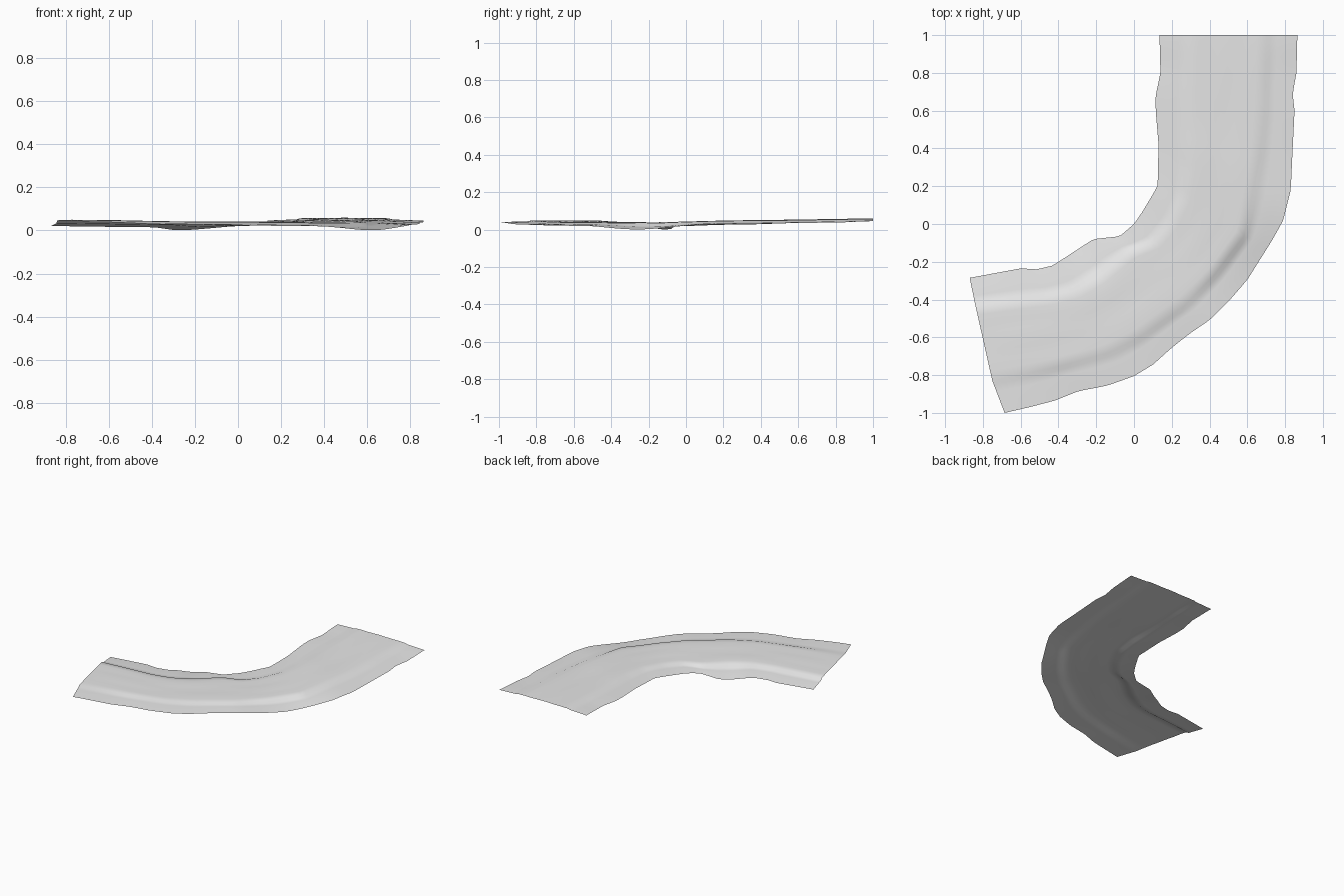
import bpy
import bmesh
import math
from mathutils import Vector

STATIONS = 72

cube = bpy.data.objects.get("Cube")
if cube:
    bpy.data.objects.remove(cube, do_unlink=True)

# Plan outlines of the track, from the back end round to the left end
inner_edge = [(.135, 1), (.14, .8), (.115, .68), (.115, .6), (.13, .42),
              (.125, .2), (.045, .065), (0, 0), (-.075, -.065), (-.215, -.08),
              (-.43, -.22), (-.515, -.24), (-.6, -.235), (-.87, -.285)]
inner_crest = [(.29, 1), (.28, .6), (.28, .3), (.26, .15), (.19, 0), (.1, -.1),
               (-.03, -.14), (-.18, -.27), (-.31, -.35), (-.45, -.385), (-.84, -.43)]
outer_crest = [(.7, 1), (.69, .6), (.67, .4), (.62, .13), (.585, -.06), (.425, -.27),
               (.27, -.43), (.03, -.6), (-.13, -.68), (-.4, -.755), (-.75, -.83)]
outer_edge = [(.865, 1), (.86, .8), (.84, .69), (.85, .6), (.84, .4), (.83, .18),
              (.79, .02), (.735, -.08), (.6, -.295), (.505, -.405), (.405, -.505),
              (.295, -.58), (.2, -.655), (.1, -.745), (0, -.805), (-.14, -.855),
              (-.295, -.885), (-.42, -.935), (-.555, -.97), (-.685, -1)]

# Heights along the track: (fraction of length, z)
road_height = [(0, .058), (.25, .05), (.5, .038), (.75, .041), (1, .049)]
inner_height = [(0, .046), (.1, .04), (.4, .026), (.52, .02), (.68, .001),
                (.76, .015), (1, .02)]
outer_height = [(0, .045), (.08, .037), (.3, .028), (.46, .001), (.6, .02),
                (.85, .027), (1, .04)]


def resample(points):
    """Evenly spaced points along a polyline."""
    pts = [Vector(p) for p in points]
    spans = [(b - a).length for a, b in zip(pts, pts[1:])]
    result = []
    for i in range(STATIONS + 1):
        d = sum(spans) * i / STATIONS
        k = 0
        while k < len(spans) - 1 and d > spans[k]:
            d -= spans[k]
            k += 1
        result.append(pts[k].lerp(pts[k + 1], min(d / spans[k], 1)))
    return result


def height(keys, t):
    """Smoothly eased height between keys."""
    for (t0, z0), (t1, z1) in zip(keys, keys[1:]):
        if t <= t1:
            f = (t - t0) / (t1 - t0)
            return z0 + (z1 - z0) * f * f * (3 - 2 * f)
    return keys[-1][1]


def shoulder(edge, crest, road_z, edge_z):
    """Outer rim, sloping verge and small step up to the road."""
    rows = [(0, 1), (.35, .8), (.65, .65), (.87, .58), (1, .12)]
    return [(*edge.lerp(crest, f), road_z + (edge_z - road_z) * drop)
            for f, drop in rows]


lines = [resample(p) for p in (inner_edge, inner_crest, outer_crest, outer_edge)]
bm = bmesh.new()
grid = []
for i, (ie, ic, oc, oe) in enumerate(zip(*lines)):
    t = i / STATIONS
    rz = height(road_height, t)
    row = shoulder(ie, ic, rz, height(inner_height, t))
    # Road bed with faint lengthwise ruts
    for k in range(1, 8):
        f = k / 8
        rut = .0015 * math.cos(f * math.tau * 2) * math.sin(t * 14 + f * 3)
        row.append((*ic.lerp(oc, f), rz + rut))
    row += reversed(shoulder(oe, oc, rz, height(outer_height, t)))
    grid.append([bm.verts.new(p) for p in row])

for a, b in zip(grid, grid[1:]):
    for k in range(len(a) - 1):
        bm.faces.new((a[k], b[k], b[k + 1], a[k + 1])).smooth = True
bm.normal_update()

mesh = bpy.data.meshes.new("curved_track")
bm.to_mesh(mesh)
bm.free()
track = bpy.data.objects.new("curved_track", mesh)
bpy.context.collection.objects.link(track)

# Single plain colour
grey = bpy.data.materials.new("light_grey")
grey.use_nodes = True
colour = (.8, .8, .8, 1)
grey.diffuse_color = colour
grey.node_tree.nodes["Principled BSDF"].inputs["Base Color"].default_value = colour
mesh.materials.append(grey)
